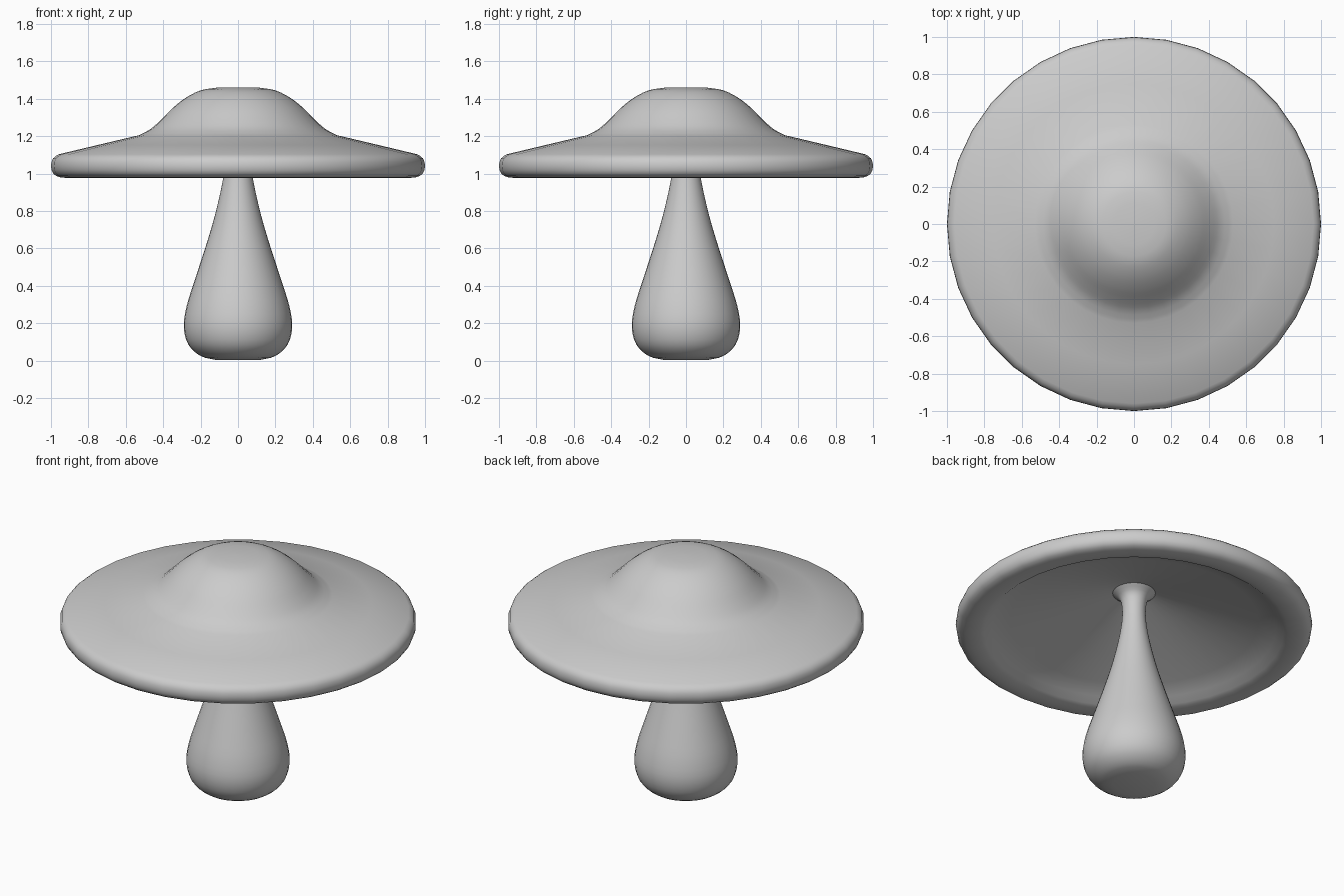
import bpy, bmesh, math
from mathutils import Vector

if "Cube" in bpy.data.objects:
    bpy.data.objects.remove(bpy.data.objects["Cube"])

SIDES = 36


def smooth_path(pts, steps=3):
    """Catmull-Rom curve through the (radius, height) points."""
    p = [Vector(q) for q in pts]
    p = [2 * p[0] - p[1]] + p + [2 * p[-1] - p[-2]]
    out = []
    for a, b, c, d in zip(p, p[1:], p[2:], p[3:]):
        for i in range(steps):
            t = i / steps
            out.append(0.5 * (2 * b + (c - a) * t + (2 * a - 5 * b + 4 * c - d) * t * t
                              + (3 * b - a - 3 * c + d) * t ** 3))
    return out + [p[-2]]


def lathe(name, path, cap_start):
    """Revolve a profile; close its first ring with a disc if asked."""
    bm = bmesh.new()
    rings = [[bm.verts.new((r * math.cos(2 * math.pi * k / SIDES),
                            r * math.sin(2 * math.pi * k / SIDES), z))
              for k in range(SIDES)] for r, z in path]
    for lo, hi in zip(rings, rings[1:]):
        for k in range(SIDES):
            n = (k + 1) % SIDES
            bm.faces.new((lo[k], lo[n], hi[n], hi[k]))
    if cap_start:
        bm.faces.new(rings[0][::-1])
    me = bpy.data.meshes.new(name)
    bm.to_mesh(me)
    bm.free()
    ob = bpy.data.objects.new(name, me)
    bpy.context.collection.objects.link(ob)
    bpy.context.view_layer.objects.active = ob
    ob.select_set(True)
    bpy.ops.object.shade_smooth_by_angle(angle=math.radians(60))
    ob.select_set(False)
    return ob


# Stem: bulbous foot, thin neck flaring into the hollow underside
stem = smooth_path([(0.12, 0.004), (0.2, 0.025), (0.265, 0.085), (0.29, 0.18),
                    (0.275, 0.29), (0.235, 0.42), (0.176, 0.6), (0.128, 0.76),
                    (0.09, 0.92), (0.07, 1.04), (0.066, 1.13), (0.078, 1.2),
                    (0.12, 1.24)])
lathe("stem", stem, True)

# Cap: underside, rolled rim, sloping brim and flat-topped dome
under = [(0.12, 1.24), (0.3, 1.185), (0.5, 1.12), (0.7, 1.055), (0.8, 1.02)]
rim = smooth_path([(0.84, 0.99), (0.89, 0.978), (0.95, 0.98), (0.988, 1.0),
                   (1.0, 1.04), (0.99, 1.08), (0.96, 1.103)], 2)
dome = smooth_path([(0.53, 1.205), (0.465, 1.24), (0.41, 1.29), (0.35, 1.35),
                    (0.28, 1.405), (0.2, 1.445), (0.11, 1.46)])
profile = [Vector(p) for p in under] + rim + [Vector((0.75, 1.153))] + dome
profile.append(Vector((0.0001, 1.461)))
lathe("cap", profile, False)
